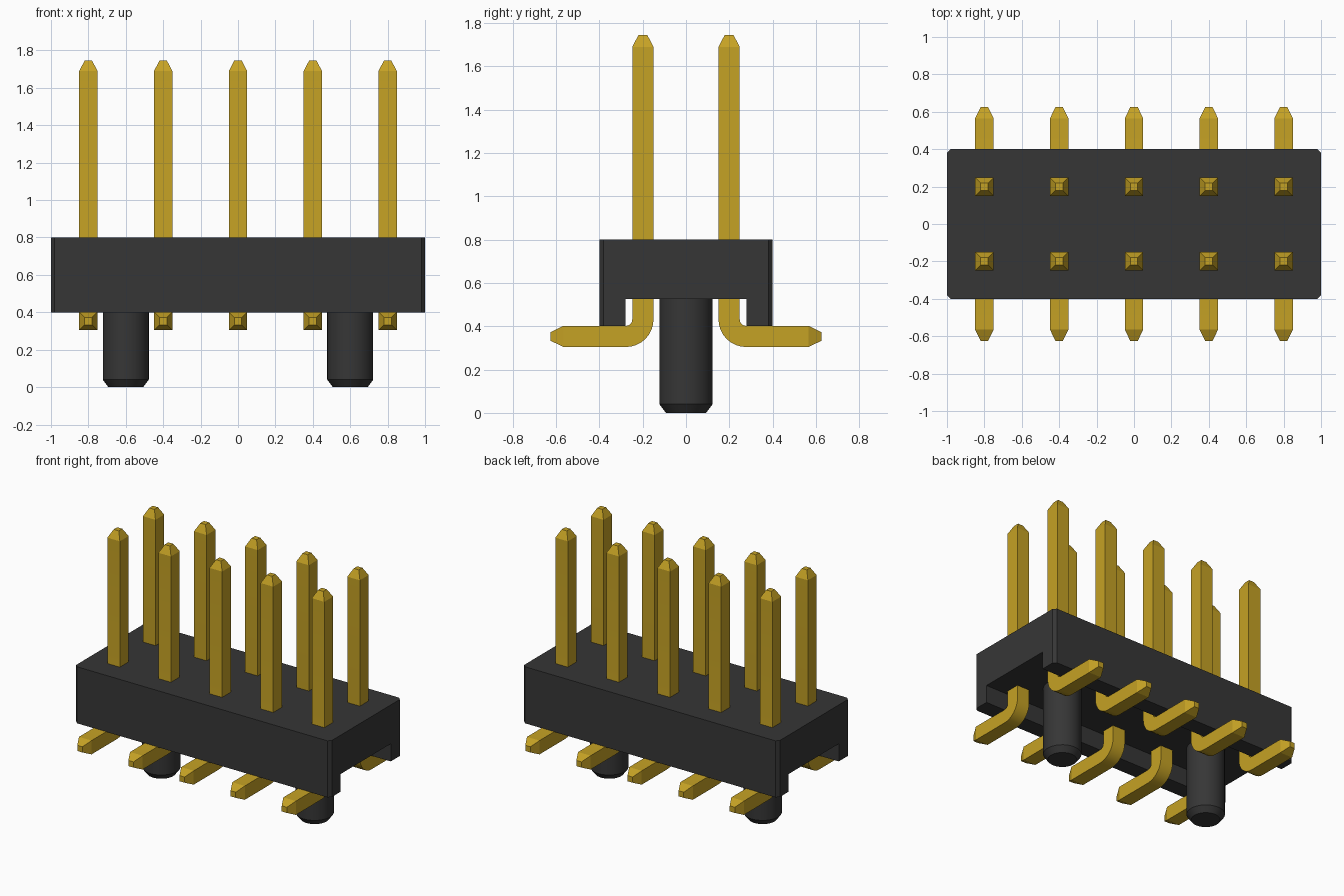
import bpy, bmesh, math
from mathutils import Vector

cube = bpy.data.objects.get("Cube")
if cube:
    bpy.data.objects.remove(cube, do_unlink=True)


def material(name, rgb):
    m = bpy.data.materials.new(name)
    m.use_nodes = True
    color = (*rgb, 1)
    m.diffuse_color = color
    m.node_tree.nodes["Principled BSDF"].inputs["Base Color"].default_value = color
    return m


black = material("black plastic", (0.037, 0.037, 0.037))
gold = material("gold metal", (0.56, 0.36, 0.018))


def make_object(name, bm, mat, smooth=None):
    bmesh.ops.recalc_face_normals(bm, faces=bm.faces)
    mesh = bpy.data.meshes.new(name)
    bm.to_mesh(mesh)
    bm.free()
    mesh.materials.append(mat)
    obj = bpy.data.objects.new(name, mesh)
    bpy.context.collection.objects.link(obj)
    if smooth:
        bpy.ops.object.select_all(action='DESELECT')
        obj.select_set(True)
        bpy.context.view_layer.objects.active = obj
        bpy.ops.object.shade_smooth_by_angle(angle=math.radians(smooth))
    return obj


def loft(bm, rings):
    """Skin a closed solid over rings of points."""
    loops = [[bm.verts.new(p) for p in ring] for ring in rings]
    n = len(loops[0])
    for a, b in zip(loops, loops[1:]):
        for i in range(n):
            j = (i + 1) % n
            bm.faces.new((a[i], a[j], b[j], b[i]))
    bm.faces.new(loops[0])
    bm.faces.new(loops[-1])


# Housing: channel section extruded along x, vertical corners chamfered
profile = [(-0.4, 0.4), (-0.28, 0.4), (-0.28, 0.525), (0.28, 0.525),
           (0.28, 0.4), (0.4, 0.4), (0.4, 0.8), (-0.4, 0.8)]
bm = bmesh.new()
loft(bm, [[(x, y, z) for y, z in profile] for x in (-1, 1)])
corners = [e for e in bm.edges
           if all(abs(v.co.y) > 0.39 and abs(v.co.x) > 0.99 for v in e.verts)
           and abs(e.verts[0].co.z - e.verts[1].co.z) > 0.3]
bmesh.ops.bevel(bm, geom=corners, offset=0.02, segments=1, affect='EDGES')
make_object("housing", bm, black)

# Locating pegs: round, with a chamfered foot
SIDES = 40
for side, x in (("left", 0.6), ("right", -0.6)):
    bm = bmesh.new()
    loft(bm, [[(x + r * math.cos(math.tau * i / SIDES),
                r * math.sin(math.tau * i / SIDES), z) for i in range(SIDES)]
              for r, z in ((0.093, 0), (0.123, 0.04), (0.123, 0.54))])
    make_object(f"{side}_locating_peg", bm, black, 25)

# Pins: square wire swept from the pointed foot, round the bend, to the pointed top
HALF, TIP, BEND = 0.049, 0.02, 0.079
BEND_Y, BEND_Z = 0.199 + BEND, 0.353 + BEND


def pin(name, x, sign):
    # Each station is y, z, angle of the section normal, half width
    stations = [(0.625, 0.353, 0, TIP), (0.565, 0.353, 0, HALF)]
    for i in range(9):
        a = math.pi / 2 * i / 8
        stations.append((BEND_Y - BEND * math.sin(a),
                         BEND_Z - BEND * math.cos(a), a, HALF))
    up = math.pi / 2
    stations += [(0.199, 1.69, up, HALF), (0.199, 1.745, up, TIP)]
    rings = []
    for y, z, a, h in stations:
        center = Vector((x, sign * y, z))
        across = Vector((h, 0, 0))
        normal = Vector((0, sign * math.sin(a), math.cos(a))) * h
        rings.append([center + across + normal, center - across + normal,
                      center - across - normal, center + across - normal])
    bm = bmesh.new()
    loft(bm, rings)
    make_object(name, bm, gold, 25)


for row, sign in (("front", -1), ("back", 1)):
    for k in range(5):
        pin(f"{row}_pin_{k + 1}", -0.8 + 0.4 * k, sign)
